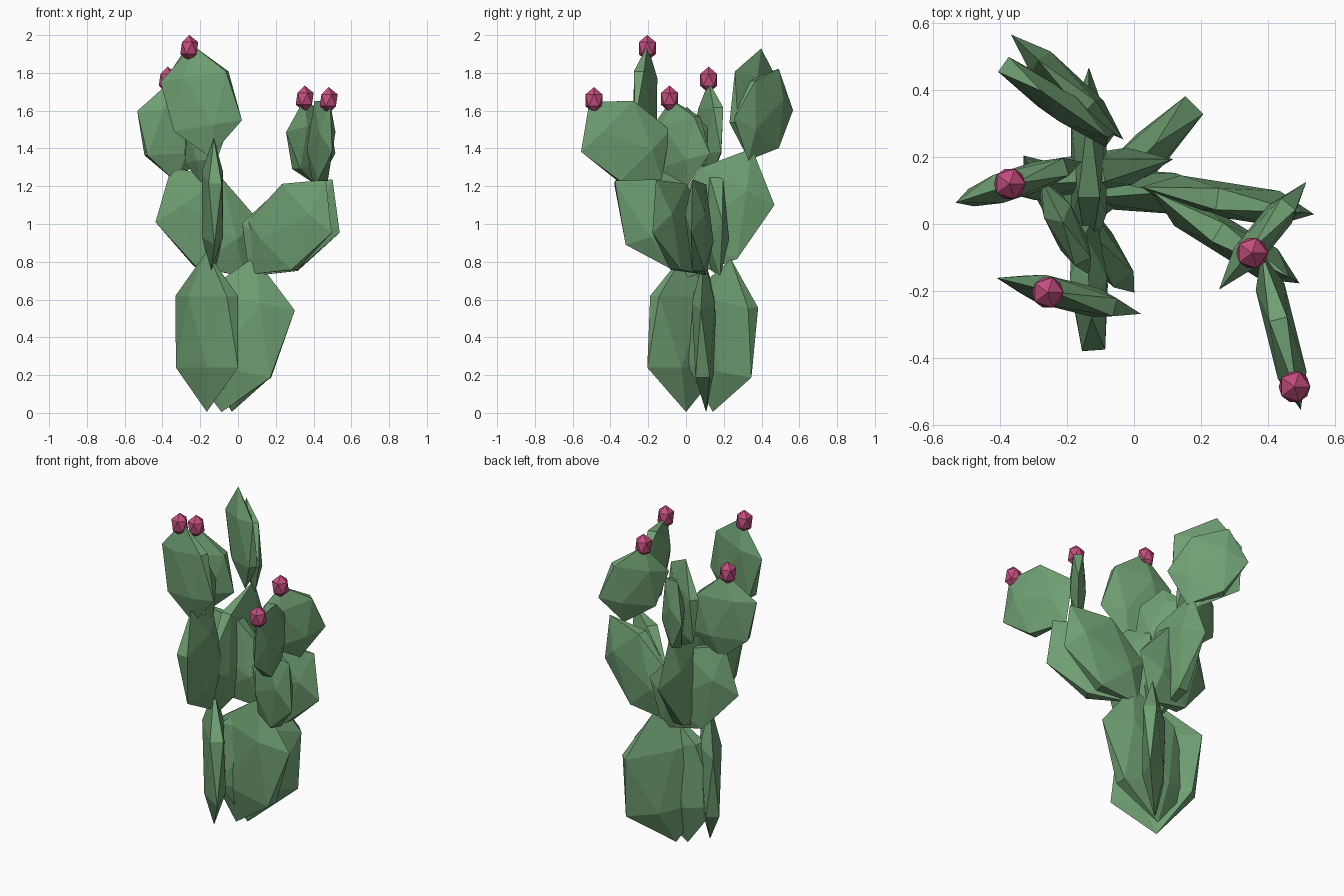
import bpy
from math import radians
from mathutils import Matrix, Vector

cube = bpy.data.objects.get("Cube")
if cube:
    bpy.data.objects.remove(cube, do_unlink=True)


def make_material(name, rgb):
    mat = bpy.data.materials.new(name)
    mat.use_nodes = True
    mat.diffuse_color = (*rgb, 1)
    mat.node_tree.nodes["Principled BSDF"].inputs["Base Color"].default_value = (*rgb, 1)
    return mat


green = make_material("cactus_green", (0.16, 0.35, 0.17))
pink = make_material("blossom_pink", (0.55, 0.075, 0.21))


def faceted_blob(name, centre, size, mat, yaw=0, lean=0):
    """Low-poly ball, scaled, leaned in its own plane, then turned about z."""
    bpy.ops.mesh.primitive_ico_sphere_add(subdivisions=1, radius=1)
    obj = bpy.context.object
    obj.name = name
    obj.data.materials.append(mat)
    turn = Matrix.Rotation(radians(yaw), 4, 'Z') @ Matrix.Rotation(radians(lean), 4, 'Y')
    obj.data.transform(turn @ Matrix.Diagonal((*size, 1)))
    obj.location = Vector(centre)
    return obj


def pad(name, centre, half_width, half_height, yaw, lean, thick=0.052):
    return faceted_blob(name, centre, (half_width, thick, half_height), green, yaw, lean)


# Trunk pads
pad("trunk_pad_front", (-0.165, 0.0, 0.43), 0.295, 0.425, 129, 0, 0.072)
pad("trunk_pad_middle", (0.0, 0.1, 0.415), 0.30, 0.42, -4, 12, 0.072)
pad("trunk_pad_back", (0.015, 0.19, 0.41), 0.285, 0.41, 225, -9.5, 0.072)

# Middle branch pads
pad("branch_pad_front", (-0.135, -0.175, 1.105), 0.225, 0.365, 94, -17, 0.066)
pad("branch_pad_back", (-0.135, 0.175, 1.057), 0.27, 0.385, 90, 27, 0.062)
pad("branch_pad_right", (-0.16, 0.15, 1.01), 0.26, 0.35, 189, 34, 0.066)
pad("branch_pad_left", (0.275, -0.04, 0.985), 0.24, 0.335, -32, 42, 0.062)
pad("branch_pad_left_back", (0.28, 0.07, 0.98), 0.24, 0.34, -9, 41, 0.062)

# Upper pads
pad("upper_pad_front", (-0.195, -0.215, 1.65), 0.228, 0.30, 166, 9)
pad("upper_pad_right", (-0.345, 0.125, 1.49), 0.215, 0.265, 198, 3)
pad("upper_pad_inner", (-0.205, -0.01, 1.42), 0.17, 0.20, 117, 5)
pad("upper_pad_back", (-0.23, 0.365, 1.635), 0.24, 0.30, -35, -11)
pad("upper_pad_back_outer", (-0.20, 0.41, 1.58), 0.22, 0.27, 137, 26)
pad("upper_pad_left", (0.385, -0.035, 1.43), 0.21, 0.235, 231, 14)
pad("upper_pad_left_front", (0.44, -0.32, 1.44), 0.24, 0.285, -76, 44)

# Blossoms on the pad tips
blossoms = {
    "front": (-0.258, -0.205, 1.931),
    "right": (-0.372, 0.12, 1.763),
    "left": (0.353, -0.087, 1.663),
    "left_front": (0.48, -0.487, 1.655),
}
for place, centre in blossoms.items():
    faceted_blob("blossom_" + place, centre, (0.053, 0.053, 0.07), pink)
